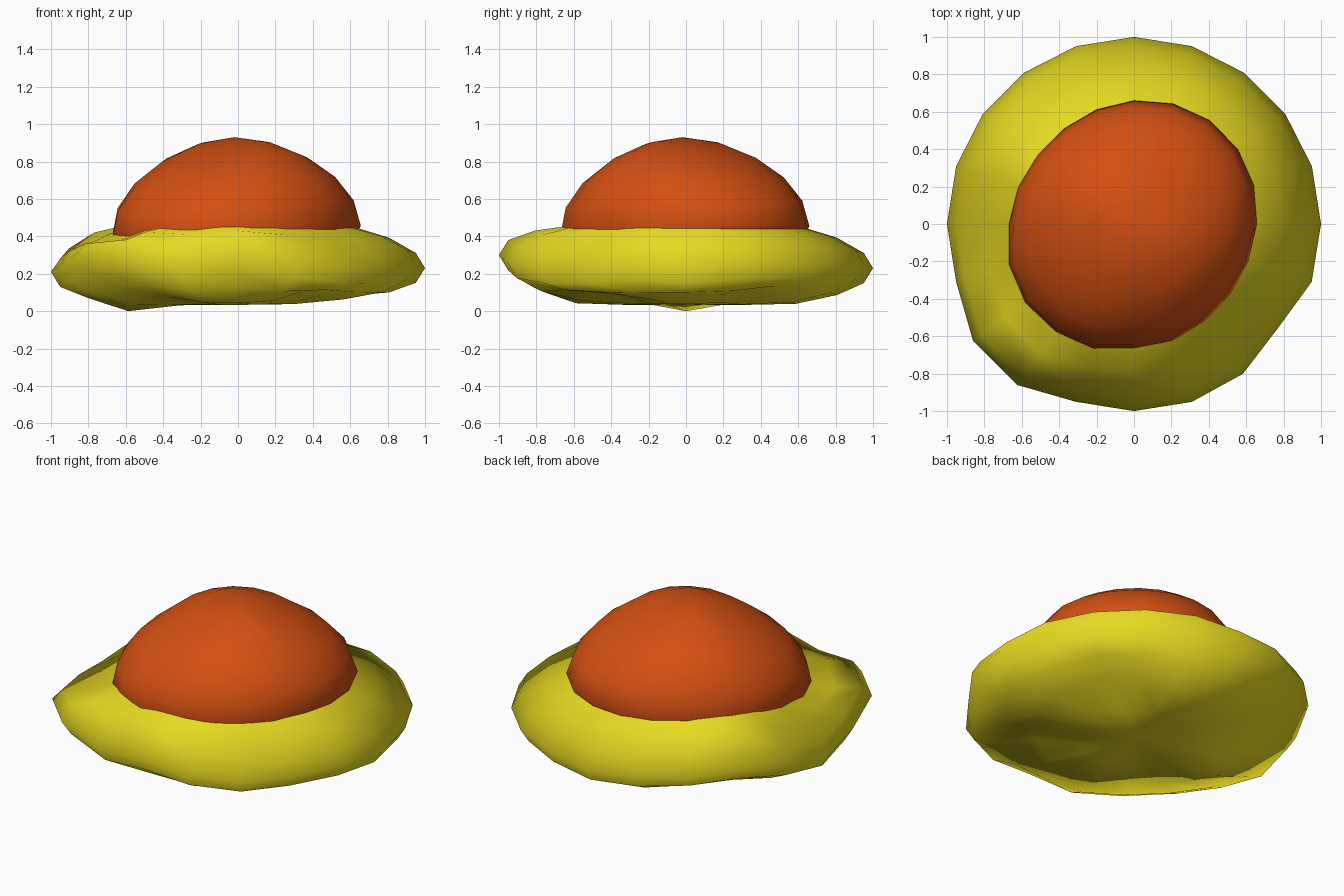
import bpy, bmesh
from math import cos, sin, exp, radians, atan2, hypot
from mathutils import Vector

if "Cube" in bpy.data.objects:
    bpy.data.objects.remove(bpy.data.objects["Cube"])


def material(name, rgb):
    m = bpy.data.materials.new(name)
    m.diffuse_color = (*rgb, 1)
    m.use_nodes = True
    m.node_tree.nodes["Principled BSDF"].inputs["Base Color"].default_value = m.diffuse_color
    return m


def lumpy_ball(name, mat, shape, normal_z=1.0):
    """A 20 x 10 sphere reshaped by a function; normal_z softens the shading of squashed shapes."""
    bm = bmesh.new()
    bmesh.ops.create_uvsphere(bm, u_segments=20, v_segments=10, radius=1)
    for v in bm.verts:
        v.co = shape(v.co.copy())
    bmesh.ops.recalc_face_normals(bm, faces=bm.faces)
    for f in bm.faces:
        f.smooth = True
    bm.normal_update()
    normals = [Vector((v.normal.x, v.normal.y, v.normal.z * normal_z)).normalized() for v in bm.verts]
    mesh = bpy.data.meshes.new(name)
    bm.to_mesh(mesh)
    bm.free()
    if normal_z != 1:
        mesh.normals_split_custom_set_from_vertices(normals)
    mesh.materials.append(mat)
    ob = bpy.data.objects.new(name, mesh)
    bpy.context.collection.objects.link(ob)
    return ob


# Soft dents and bumps in the base: angle, radius, side (1 top, -1 underside, 0 both), lift, width
BUMPS = [
    (212, 0.76, 1, -0.08, 0.18),
    (225, 1.03, 0, 0.10, 0.22),
    (155, 0.75, 1, 0.03, 0.18),
    (180, 0.80, 1, -0.02, 0.20),
    (270, 0.98, 0, 0.05, 0.22),
    (315, 0.95, 0, -0.04, 0.22),
    (140, 0.95, 0, 0.04, 0.22),
    (0, 0.60, -1, 0.04, 0.20),
    (40, 0.62, -1, 0.08, 0.22),
    (135, 0.75, -1, 0.03, 0.22),
    (225, 0.66, -1, 0.05, 0.20),
    (312, 0.64, -1, 0.08, 0.20),
    (180, 0.59, -1, -0.05, 0.15),
    (180, 0.97, 0, -0.04, 0.18),
    (0, 0.97, 0, -0.02, 0.20),
    (90, 0.97, 0, -0.02, 0.20),
]


def base_shape(p):
    r = hypot(p.x, p.y)
    z = 0.25 + 0.26 * p.z
    # flattened underside
    if p.z < -0.9:
        z += 0.03 if r > 0.1 else 0.045
    for ang, rad, side, lift, width in BUMPS:
        a = radians(ang)
        d = hypot(p.x - rad * cos(a), p.y - rad * sin(a))
        if side == 0 or side * p.z > 0.05:
            z += lift * exp(-(d / width) ** 2)
    # outline bulges at the front left and tucks in at the front right
    a = atan2(p.y, p.x)
    k = 1 + 0.07 * r * exp(-((cos(a - radians(225)) - 1) / 0.04) ** 2)
    k -= 0.05 * r * exp(-((cos(a - radians(322)) - 1) / 0.03) ** 2)
    return Vector((p.x * k, p.y * k, max(z, 0)))


def dome_shape(p):
    # outline stretched along one diagonal, shoulders sagging along it
    a = atan2(p.y, p.x)
    side = hypot(p.x, p.y)
    k = 0.67 * (1 + 0.05 * cos(2 * (a - radians(47))) + 0.025 * cos(a - radians(228)))
    k = min(k, 0.67 / max(abs(cos(a)), abs(sin(a))))
    up = max(p.z, 0)
    z = 0.435 + (0.495 if p.z > 0 else 0.22) * p.z
    z -= 0.03 * side * cos(a - radians(222))
    z -= 0.11 * side * up * cos(a - radians(225)) ** 2
    return Vector((p.x * k - 0.02 * up, p.y * k - 0.02 * up, z))


# Flattened lumpy base
lumpy_ball("base", material("yellow", (0.80, 0.70, 0.015)), base_shape, 0.3)
# Rounded dome resting in the base
lumpy_ball("dome", material("orange_red", (0.65, 0.08, 0.006)), dome_shape)
